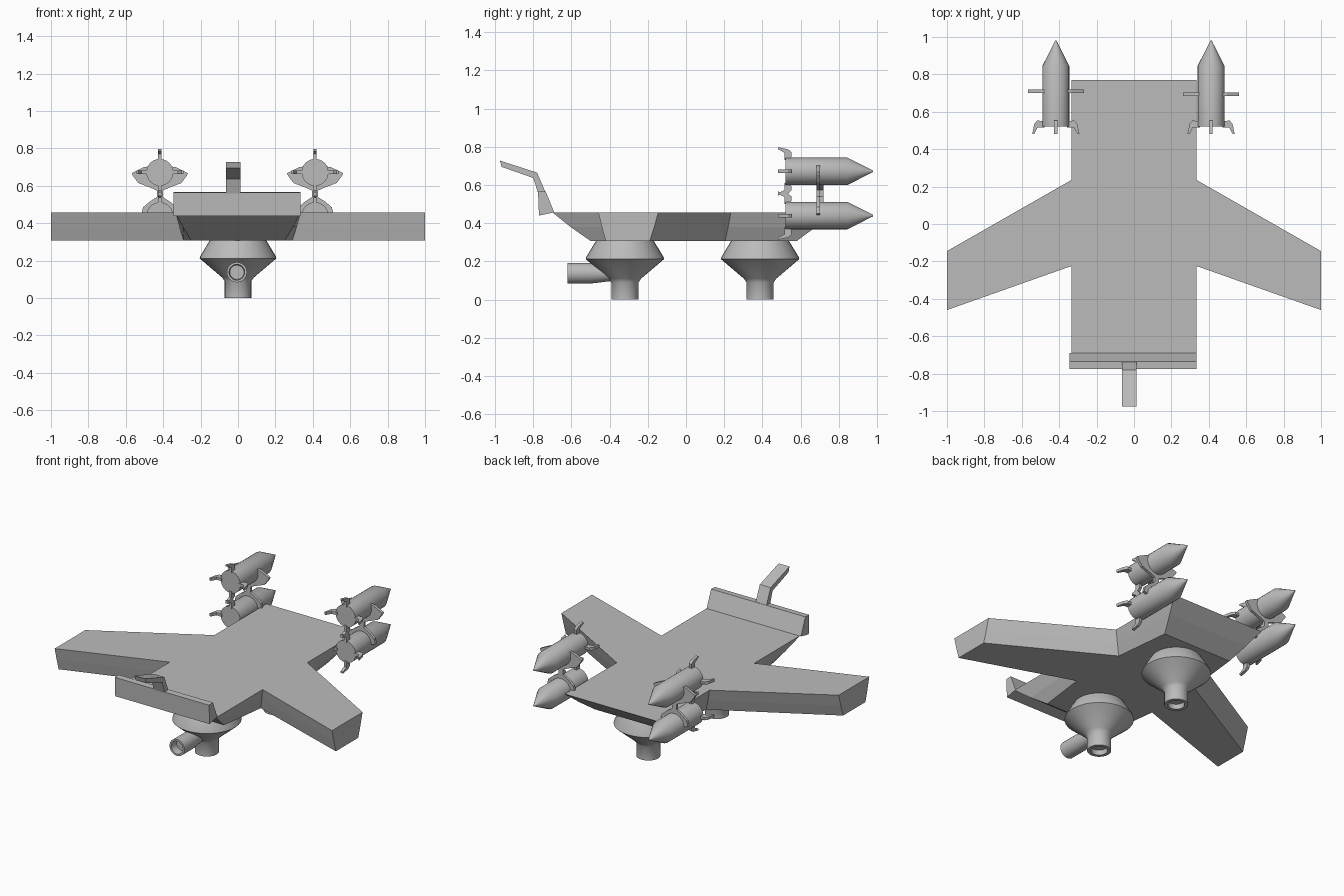
import bpy, bmesh, math
from mathutils import Matrix

if "Cube" in bpy.data.objects:
    bpy.data.objects.remove(bpy.data.objects["Cube"])

grey = bpy.data.materials.new("light_grey")
grey.diffuse_color = (0.5, 0.5, 0.5, 1)
grey.use_nodes = True
grey.node_tree.nodes["Principled BSDF"].inputs["Base Color"].default_value = grey.diffuse_color


def finish(bm, name, smooth=35):
    bmesh.ops.recalc_face_normals(bm, faces=bm.faces)
    me = bpy.data.meshes.new(name)
    bm.to_mesh(me)
    bm.free()
    me.materials.append(grey)
    ob = bpy.data.objects.new(name, me)
    bpy.context.collection.objects.link(ob)
    if smooth:
        bpy.ops.object.select_all(action='DESELECT')
        ob.select_set(True)
        bpy.context.view_layer.objects.active = ob
        bpy.ops.object.shade_smooth_by_angle(angle=math.radians(smooth))
    return ob


def loft(name, rings, smooth=0):
    """Skin a stack of rings of equal length and cap both ends."""
    bm = bmesh.new()
    vs = [[bm.verts.new(p) for p in r] for r in rings]
    n = len(vs[0])
    for a, b in zip(vs, vs[1:]):
        for i in range(n):
            j = (i + 1) % n
            bm.faces.new((a[i], a[j], b[j], b[i]))
    bm.faces.new(vs[0])
    bm.faces.new(vs[-1])
    return finish(bm, name, smooth)


def lathe(name, profile, centre, along_y=False, sides=32):
    """Turn (radius, distance) pairs about z, or about y."""
    rings = []
    for r, d in profile:
        ring = []
        for i in range(sides):
            a = 2 * math.pi * i / sides
            u, v = r * math.cos(a), r * math.sin(a)
            p = (u, d, v) if along_y else (u, v, d)
            ring.append(tuple(c + q for c, q in zip(centre, p)))
        rings.append(ring)
    return loft(name, rings, 35)


def slab(name, pts, plane, t, matrix=None):
    """Extrude a 2D outline by thickness t; plane is 'yz' or 'xz'."""
    put = {'yz': lambda p, s: (s, p[0], p[1]), 'xz': lambda p, s: (p[0], s, p[1])}[plane]
    ob = loft(name, [[put(p, s) for p in pts] for s in (-t / 2, t / 2)])
    if matrix:
        ob.data.transform(matrix)
    return ob


# Hull with swept wings: top outline tapering to a smaller underside
top_half = [(0.335, 0.77), (0.335, 0.235), (1, -0.145), (1, -0.46), (0.335, -0.225), (0.335, -0.70)]
low_half = [(0.25, 0.58), (0.29, 0.205), (1, -0.19), (1, -0.42), (0.29, -0.18), (0.25, -0.50)]


def level(f, z):
    half = [(a[0] + (b[0] - a[0]) * f, a[1] + (b[1] - a[1]) * f) for a, b in zip(top_half, low_half)]
    return [(x, y, z) for x, y in half] + [(-x, y, z) for x, y in reversed(half)]


loft("winged_hull", [level(0, 0.457), level(0.48, 0.38), level(1, 0.307)])

# Raised lip and bent tail arm at the front end
lip = [(-0.775, 0.565), (-0.77, 0.44), (-0.69, 0.457), (-0.735, 0.567)]
slab("front_lip", lip, 'yz', 0.68, Matrix.Translation((-0.006, 0, 0)))
arm = [(-0.735, 0.56), (-0.78, 0.665), (-0.975, 0.728), (-0.965, 0.695), (-0.80, 0.637), (-0.775, 0.56), (-0.765, 0.46), (-0.71, 0.46)]
slab("bent_arm", arm, 'yz', 0.078, Matrix.Translation((-0.025, 0, 0)))

# Two hollow turret pods below the hull
pod = [(0.045, 0.03), (0.05, 0.0), (0.071, 0.0), (0.071, 0.09), (0.085, 0.11),
       (0.205, 0.212), (0.203, 0.222), (0.15, 0.31)]
for name, y in (("front_pod", -0.32), ("rear_pod", 0.388)):
    lathe(name, pod, (0, y, 0))

# Open gun barrel on the front pod
lathe("gun_barrel", [(0.038, -0.57), (0.042, -0.62), (0.054, -0.62), (0.054, -0.50), (0.042, -0.40), (0.03, -0.34)],
      (-0.006, 0, 0.138), True, 24)

# Rockets: stacked pairs with four hooked fins each and a clamp between
rocket = [(0.072, 0.52), (0.072, 0.845), (0.011, 0.965), (0.004, 0.98)]
fin = [(0.515, 0.06), (0.55, 0.06), (0.553, 0.10), (0.535, 0.115), (0.482, 0.126), (0.482, 0.115), (0.515, 0.098)]
clamp_half = [(0.05, 0.705), (0.085, 0.70), (0.15, 0.668), (0.145, 0.655), (0.115, 0.615), (0.05, 0.59), (0.016, 0.575),
              (0.016, 0.54), (0.055, 0.515), (0.09, 0.485), (0.098, 0.45), (0.06, 0.44)]
clamp = clamp_half + [(-x, z) for x, z in reversed(clamp_half)]
for side, x, cy in (("left", -0.418, 0.71), ("right", 0.412, 0.693)):
    for tier, z in (("lower", 0.44), ("upper", 0.672)):
        lathe(f"{side}_{tier}_rocket", rocket, (x, 0, z), True, 24)
        for k in range(4):
            m = Matrix.Translation((x, 0, z)) @ Matrix.Rotation(k * math.pi / 2, 4, 'Y')
            slab(f"{side}_{tier}_fin_{k}", fin, 'yz', 0.018, m)
    slab(f"{side}_rocket_clamp", clamp, 'xz', 0.018, Matrix.Translation((x, cy, 0)))
